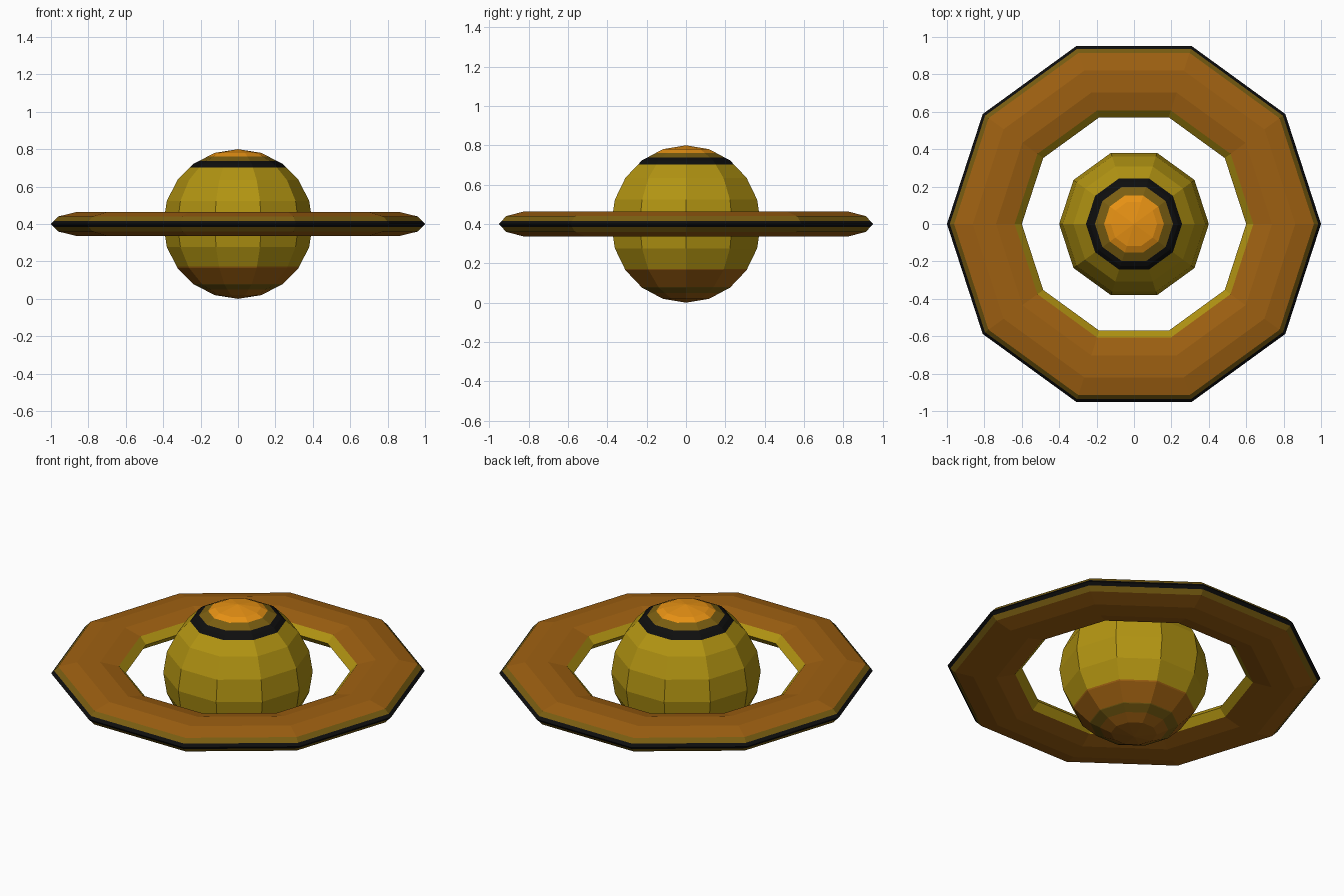
import bpy, bmesh, math

if "Cube" in bpy.data.objects:
    bpy.data.objects.remove(bpy.data.objects["Cube"])

SIDES = 10
MID = 0.4  # height of the planet centre and ring plane


def linear(c):
    c /= 255
    return c / 12.92 if c <= 0.04045 else ((c + 0.055) / 1.055) ** 2.4


def material(name, r, g, b):
    m = bpy.data.materials.new(name)
    m.diffuse_color = (linear(r), linear(g), linear(b), 1)
    m.use_nodes = True
    m.node_tree.nodes["Principled BSDF"].inputs["Base Color"].default_value = m.diffuse_color
    return m


MATS = [material("olive yellow", 178, 148, 18),
        material("brown", 158, 96, 17),
        material("orange", 232, 146, 20),
        material("dark olive", 122, 94, 17),
        material("black", 14, 14, 14)]
OLIVE, BROWN, ORANGE, DARK, BLACK = range(5)


def lathe(name, profile, closed, cuts, rule):
    """Spin an (r, z) profile about z, cut it at heights, colour faces by rule(r, z)."""
    bm = bmesh.new()
    rows = []
    for r, z in profile:
        if r < 1e-5:
            rows.append([bm.verts.new((0, 0, z))] * SIDES)
        else:
            rows.append([bm.verts.new((r * math.cos(a), r * math.sin(a), z))
                         for a in (math.tau * i / SIDES for i in range(SIDES))])
    pairs = list(zip(rows, rows[1:]))
    if closed:
        pairs.append((rows[-1], rows[0]))
    for a, b in pairs:
        for i in range(SIDES):
            j = (i + 1) % SIDES
            bm.faces.new(list(dict.fromkeys((a[i], a[j], b[j], b[i]))))
    for z in cuts:
        bmesh.ops.bisect_plane(bm, geom=bm.verts[:] + bm.edges[:] + bm.faces[:],
                               plane_co=(0, 0, z), plane_no=(0, 0, 1))
    bmesh.ops.recalc_face_normals(bm, faces=bm.faces[:])
    for f in bm.faces:
        c = f.calc_center_median()
        f.material_index = rule(math.hypot(c.x, c.y), c.z)
        f.smooth = False
    me = bpy.data.meshes.new(name)
    bm.to_mesh(me)
    bm.free()
    for m in MATS:
        me.materials.append(m)
    ob = bpy.data.objects.new(name, me)
    bpy.context.collection.objects.link(ob)
    return ob


# Planet: faceted ball with horizontal bands
BANDS = [(0.05, BROWN), (0.08, DARK), (0.172, BROWN), (0.702, OLIVE),
         (0.737, BLACK), (0.762, DARK), (1, ORANGE)]
ball = [(0.4 * math.sin(math.pi * k / 10), MID - 0.4 * math.cos(math.pi * k / 10))
        for k in range(11)]
lathe("planet", ball, False, [z for z, _ in BANDS[:-1]],
      lambda r, z: next(col for top, col in BANDS if z < top))


# Ring: flattened torus, black rim, dark edge, olive inner wall
def ring_colour(r, z):
    if r < 0.61:
        return OLIVE
    if r > 0.92 and abs(z - MID) < 0.039:
        return BLACK if abs(z - MID) < 0.016 else DARK
    return BROWN


section = [(0.8 + 0.2 * math.cos(math.tau * k / 10), MID + 0.068 * math.sin(math.tau * k / 10))
           for k in range(10)]
lathe("ring", section, True, [MID - 0.016, MID + 0.016], ring_colour)
